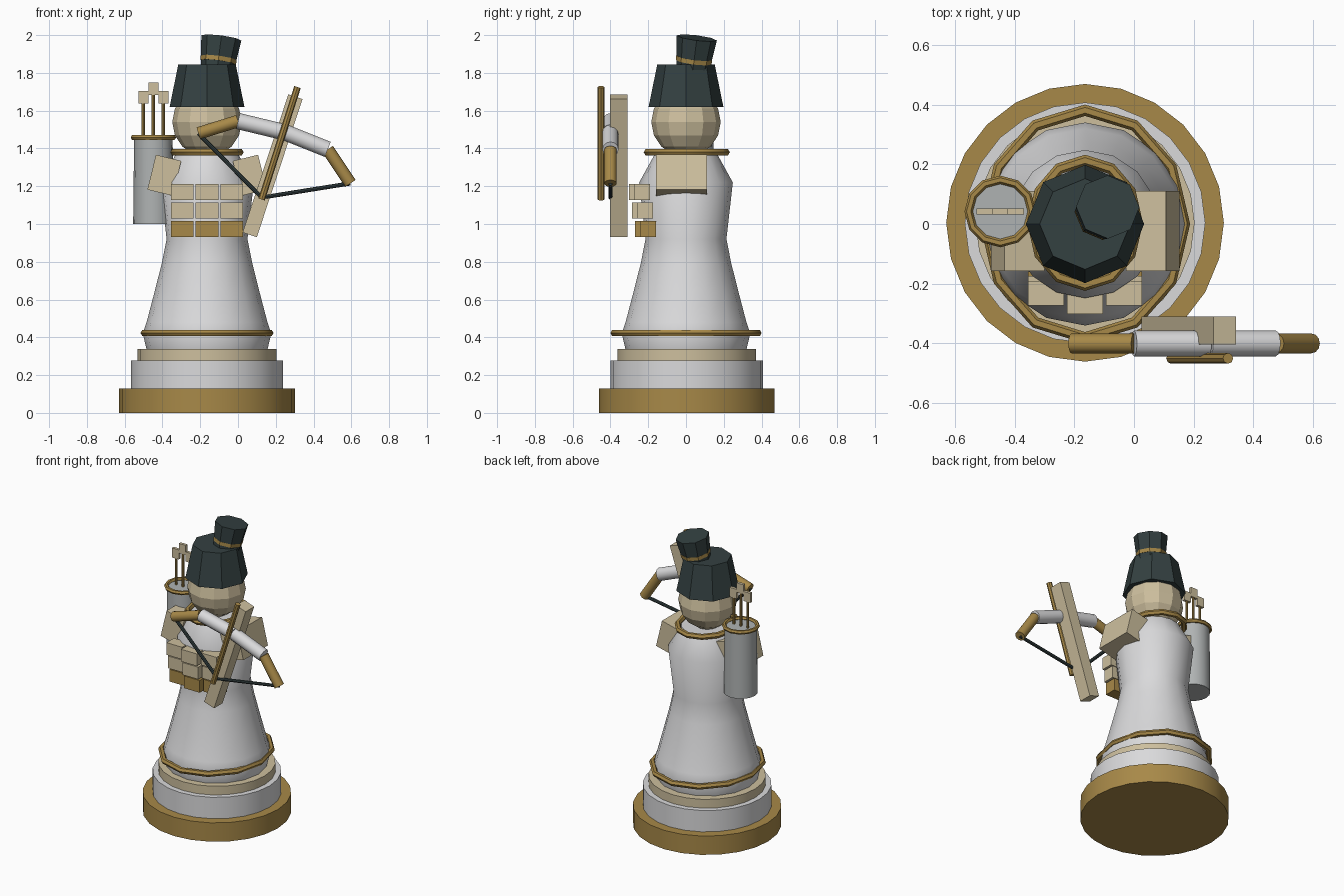
import bpy, bmesh, math
from mathutils import Vector, Matrix

cube = bpy.data.objects.get("Cube")
if cube:
    bpy.data.objects.remove(cube, do_unlink=True)

CX = -0.164  # axis of the figure


def make_material(name, r, g, b):
    m = bpy.data.materials.new(name)
    m.use_nodes = True
    m.diffuse_color = (r, g, b, 1)
    node = next(n for n in m.node_tree.nodes if n.type == 'BSDF_PRINCIPLED')
    node.inputs["Base Color"].default_value = (r, g, b, 1)
    node.inputs["Roughness"].default_value = 0.8
    return m


GOLD = make_material("gold", 0.39, 0.25, 0.065)
WHITE = make_material("white", 0.70, 0.70, 0.71)
CREAM = make_material("cream", 0.61, 0.52, 0.34)
GREY = make_material("grey", 0.43, 0.45, 0.45)
DARK = make_material("dark_green", 0.034, 0.052, 0.053)


def finish(name, bm, mat, smooth=None):
    bmesh.ops.recalc_face_normals(bm, faces=bm.faces)
    mesh = bpy.data.meshes.new(name)
    bm.to_mesh(mesh)
    bm.free()
    mesh.materials.append(mat)
    ob = bpy.data.objects.new(name, mesh)
    bpy.context.collection.objects.link(ob)
    if smooth:
        bpy.ops.object.select_all(action='DESELECT')
        ob.select_set(True)
        bpy.context.view_layer.objects.active = ob
        bpy.ops.object.shade_smooth_by_angle(angle=math.radians(smooth))
    return ob


def rod(name, a, b, r1, mat, r2=None, sides=12, smooth=35):
    """Cylinder or cone between two points."""
    a, b = Vector(a), Vector(b)
    d = b - a
    bm = bmesh.new()
    turn = Vector((0, 0, 1)).rotation_difference(d).to_matrix().to_4x4()
    bmesh.ops.create_cone(bm, cap_ends=True, segments=sides, radius1=r1,
                          radius2=r1 if r2 is None else r2, depth=d.length,
                          matrix=Matrix.Translation((a + b) / 2) @ turn)
    return finish(name, bm, mat, smooth)


def box(name, centre, size, mat, turn_y=0):
    bm = bmesh.new()
    bmesh.ops.create_cube(bm, size=1, matrix=Matrix.Translation(centre)
                          @ Matrix.Rotation(turn_y, 4, 'Y')
                          @ Matrix.Diagonal((*size, 1)))
    return finish(name, bm, mat)


def ring(name, centre, rx, ry, tube, mat, sides=12, minor=6):
    """Oval torus whose outer radii are rx and ry."""
    bm = bmesh.new()
    rows = []
    for i in range(sides):
        t = math.tau * i / sides
        row = []
        for j in range(minor):
            p = math.tau * j / minor
            out = tube * (math.cos(p) - 1)
            row.append(bm.verts.new(Vector(centre) + Vector((
                (rx + out) * math.cos(t), (ry + out) * math.sin(t),
                tube * math.sin(p)))))
        rows.append(row)
    for i in range(sides):
        n = (i + 1) % sides
        for j in range(minor):
            k = (j + 1) % minor
            bm.faces.new((rows[i][j], rows[n][j], rows[n][k], rows[i][k]))
    return finish(name, bm, mat, 40)


def lathe(name, profile, mat, sides=16):
    bm = bmesh.new()
    rows = [[bm.verts.new((CX + r * math.cos(math.tau * i / sides),
                           r * math.sin(math.tau * i / sides), z))
             for i in range(sides)] for r, z in profile]
    for low, high in zip(rows, rows[1:]):
        for i in range(sides):
            n = (i + 1) % sides
            bm.faces.new((low[i], low[n], high[n], high[i]))
    bm.faces.new(rows[0])
    bm.faces.new(rows[-1])
    return finish(name, bm, mat, 40)


# Stepped base
for name, z0, z1, r, mat in (("base", 0, 0.13, 0.465, GOLD),
                             ("base_step", 0.13, 0.277, 0.403, WHITE),
                             ("base_collar", 0.277, 0.337, 0.367, CREAM)):
    rod(name, (CX, 0.004, z0), (CX, 0.004, z1), r, mat, sides=24)

# Robe and trim rings
lathe("body", [(0.32, 0.335), (0.34, 0.42), (0.32, 0.48), (0.278, 0.64),
               (0.24, 0.79), (0.214, 0.92), (0.248, 1.22), (0.165, 1.37)],
      WHITE)
ring("hem_ring", (CX, 0, 0.423), 0.352, 0.40, 0.019, GOLD)
ring("neck_ring", (CX, 0.004, 1.38), 0.194, 0.228, 0.019, GOLD)

# Head
bm = bmesh.new()
bmesh.ops.create_uvsphere(bm, u_segments=12, v_segments=8, radius=0.184,
                          matrix=Matrix.Translation((CX, 0, 1.54)))
finish("head", bm, CREAM)

# Hat with a tilted crown
rod("hat", (CX, 0, 1.62), (CX, 0, 1.845), 0.198, DARK, 0.152, 8)
low, high = Vector((-0.110, 0.036, 1.82)), Vector((-0.088, 0.057, 1.985))
rod("hat_crown", low, high, 0.088, DARK, 0.107, 8)
rod("hat_band", low.lerp(high, 0.22), low.lerp(high, 0.36), 0.095, GOLD,
    0.096, 8)

# Shoulder pads
for side, name in ((-1, "right_shoulder_pad"), (1, "left_shoulder_pad")):
    box(name, (CX + side * 0.226, -0.024, 1.258), (0.138, 0.268, 0.19),
        CREAM, -side * 0.24)

# Rows of belly plates, the lowest row gold
for row in range(3):
    for col in (-1, 0, 1):
        box("belly_plate", (CX + col * 0.131,
                            -0.26 + row * 0.016 + abs(col) * 0.028,
                            1.17 - row * 0.098),
            (0.12, 0.082, 0.084), GOLD if row == 2 else CREAM)

# Quiver and arrows
QX, QY = -0.448, 0.042
rod("quiver", (QX, QY, 1.0), (QX, QY, 1.455), 0.107, GREY, 0.102, 16)
ring("quiver_ring", (QX, QY, 1.458), 0.12, 0.12, 0.014, GOLD)
for col in (-1, 0, 1):
    x = QX + col * 0.053
    top = 1.715 if col == 0 else 1.67
    rod("arrow_shaft", (x, QY, 1.35), (x, QY, top), 0.009, GOLD, sides=8)
    box("arrow_fletching", (x, QY, top), (0.053, 0.02, 0.066), CREAM)

# Crossed stock and rail
box("bow_stock", (0.183, -0.357, 1.308), (0.079, 0.093, 0.77), CREAM,
    math.radians(18.3))
rod("bow_rail", (0.315, -0.45, 1.725), (0.125, -0.45, 1.13), 0.018, GOLD,
    sides=8)

# Bow limbs and string
Y = -0.40
tip_a, mid_a, centre = (-0.21, Y, 1.48), (0, Y, 1.545), (0.25, Y, 1.485)
mid_b, tip_b, nock = (0.475, Y, 1.395), (0.595, Y, 1.215), (0.125, Y, 1.14)
rod("bow_grip_right", mid_a, centre, 0.043, WHITE)
rod("bow_grip_left", centre, mid_b, 0.043, WHITE)
rod("bow_tip_right", tip_a, mid_a, 0.033, GOLD)
rod("bow_tip_left", mid_b, tip_b, 0.033, GOLD)
rod("bow_string_right", tip_a, nock, 0.011, DARK, sides=8)
rod("bow_string_left", tip_b, nock, 0.011, DARK, sides=8)
